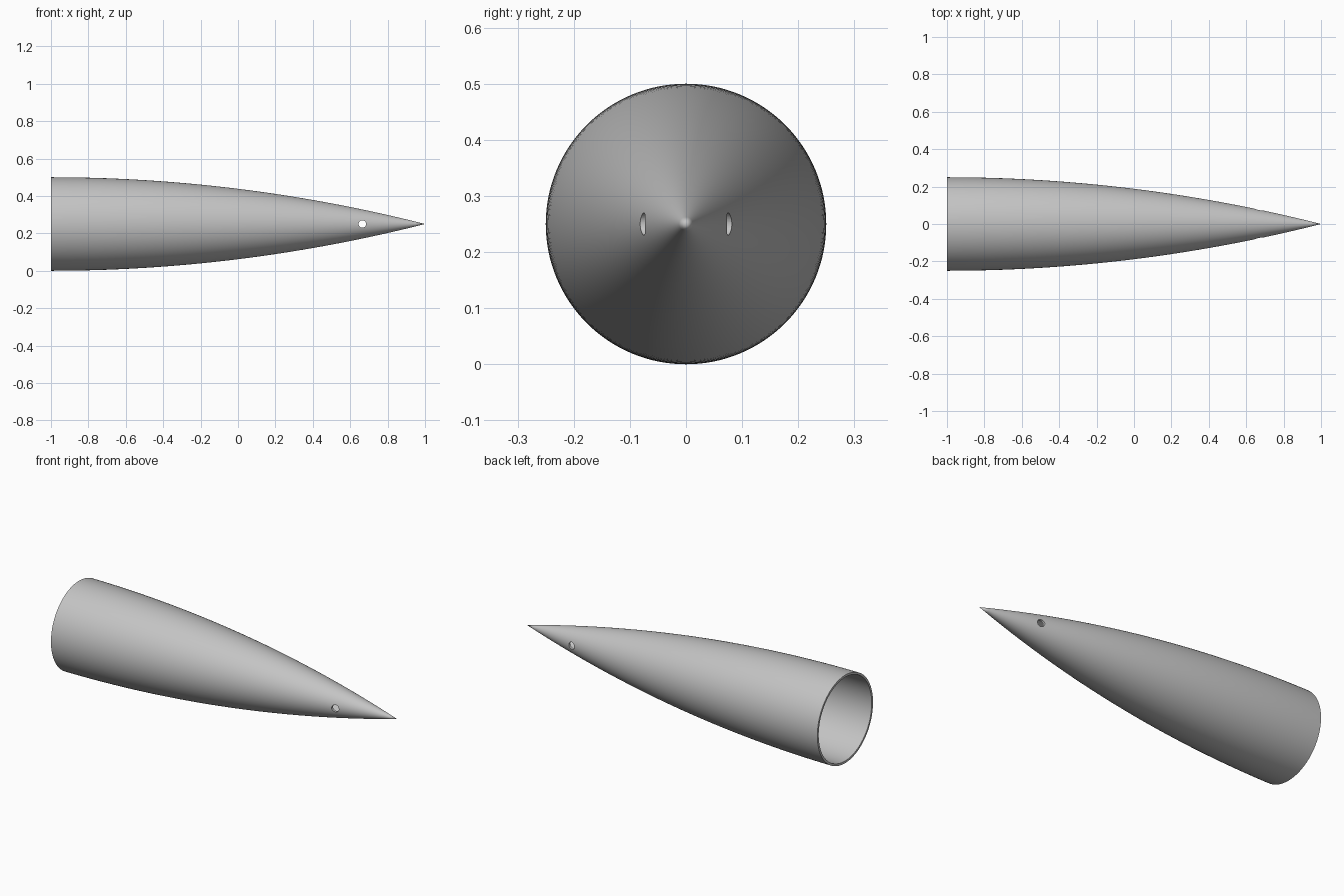
import bpy, bmesh, math
from mathutils import Matrix, Vector

if "Cube" in bpy.data.objects:
    bpy.data.objects.remove(bpy.data.objects["Cube"])

LENGTH, RADIUS, WALL = 2.0, 0.25, 0.0125
AXIS_Z = 0.25
STEPS, SIDES = 40, 128
RHO = (RADIUS ** 2 + LENGTH ** 2) / (2 * RADIUS)   # tangent ogive arc radius


def ogive(arc_radius):
    """Profile points from base rim to tip for an arc about the shared centre."""
    drop = RHO - RADIUS
    tip = math.sqrt(arc_radius ** 2 - drop ** 2)
    pts = []
    for i in range(STEPS + 1):
        s = tip * i / STEPS
        r = 0 if i == STEPS else math.sqrt(arc_radius ** 2 - s * s) - drop
        pts.append(Vector((s - LENGTH / 2, 0, AXIS_Z + r)))
    return pts


grey = bpy.data.materials.new("light grey")
grey.use_nodes = True
colour = (0.55, 0.55, 0.55, 1)
grey.diffuse_color = colour
grey.node_tree.nodes["Principled BSDF"].inputs["Base Color"].default_value = colour


def finish(name, bm):
    mesh = bpy.data.meshes.new(name)
    bmesh.ops.recalc_face_normals(bm, faces=bm.faces)
    bm.to_mesh(mesh)
    bm.free()
    mesh.materials.append(grey)
    obj = bpy.data.objects.new(name, mesh)
    bpy.context.collection.objects.link(obj)
    return obj


# Hollow nose cone: inner and outer curves joined at the rim, spun about x
bm = bmesh.new()
profile = ogive(RHO - WALL)[::-1] + ogive(RHO)
verts = [bm.verts.new(p) for p in profile]
edges = [bm.edges.new(pair) for pair in zip(verts, verts[1:])]
bmesh.ops.spin(bm, geom=verts + edges, cent=(0, 0, AXIS_Z), axis=(1, 0, 0),
               angle=math.tau, steps=SIDES, use_merge=False)
bmesh.ops.remove_doubles(bm, verts=bm.verts, dist=1e-5)
cone = finish("nose_cone", bm)

# Cross hole drilled from front to back near the tip
bm = bmesh.new()
bmesh.ops.create_cone(bm, cap_ends=True, segments=32, radius1=0.02, radius2=0.02, depth=0.6,
                      matrix=Matrix.Translation((0.665, 0, AXIS_Z)) @ Matrix.Rotation(math.pi / 2, 4, "X"))
drill = finish("hole_cutter", bm)
drill.hide_render = True

cut = cone.modifiers.new("cross_hole", "BOOLEAN")
cut.operation = "DIFFERENCE"
cut.solver = "EXACT"
cut.object = drill

bpy.ops.object.select_all(action="DESELECT")
cone.select_set(True)
bpy.context.view_layer.objects.active = cone
bpy.ops.object.modifier_apply(modifier=cut.name)
bpy.data.objects.remove(drill)
bpy.ops.object.shade_smooth_by_angle(angle=math.radians(30))
